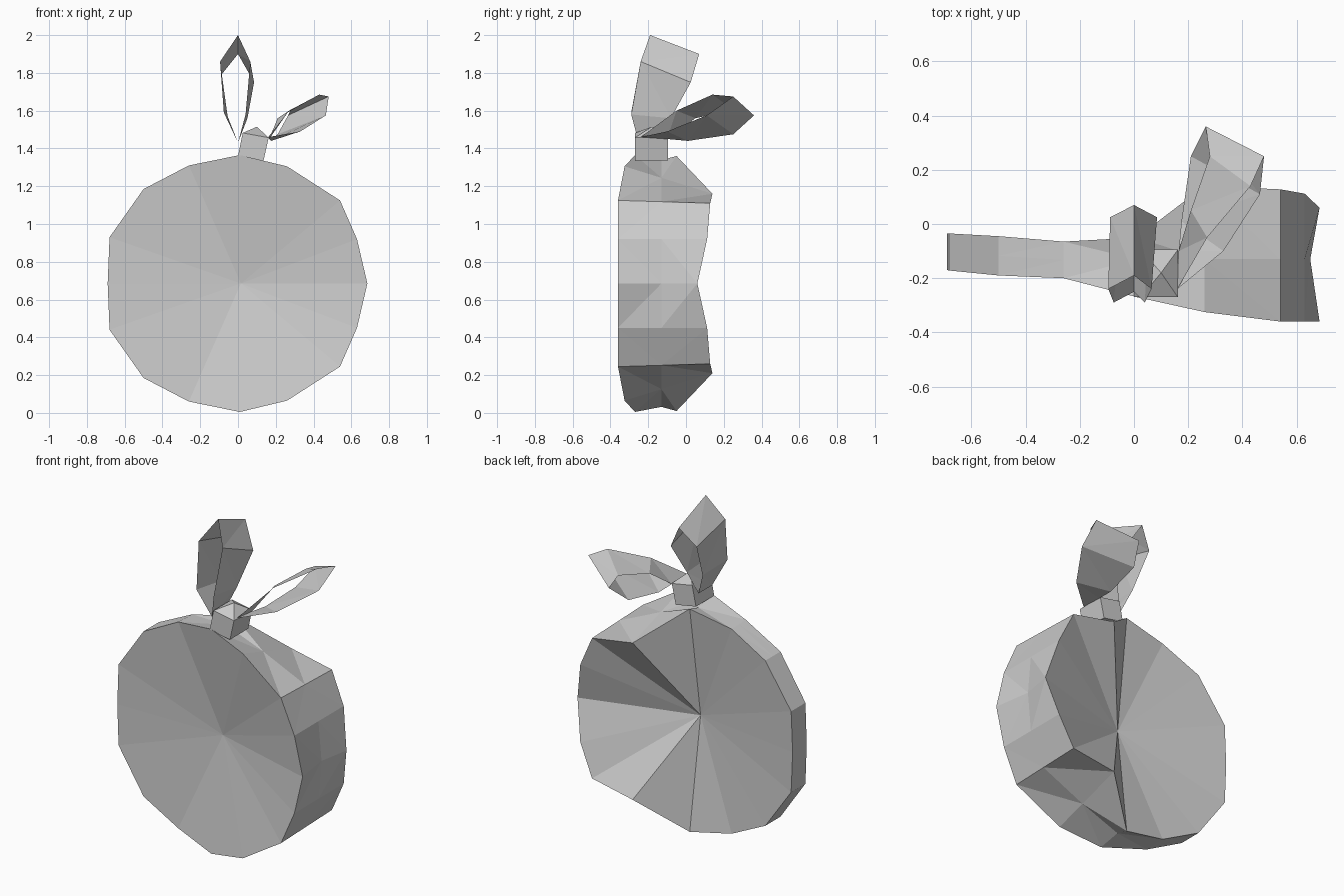
import bpy
import bmesh
from mathutils import Vector

cube = bpy.data.objects.get("Cube")
if cube:
    bpy.data.objects.remove(cube, do_unlink=True)

grey = bpy.data.materials.new("light_grey")
grey.use_nodes = True
grey.diffuse_color = (0.6, 0.6, 0.6, 1)
grey.node_tree.nodes["Principled BSDF"].inputs["Base Color"].default_value = (0.6, 0.6, 0.6, 1)


def finish(name, bm):
    """Turn a bmesh into a flat-shaded object."""
    bmesh.ops.recalc_face_normals(bm, faces=bm.faces)
    mesh = bpy.data.meshes.new(name)
    bm.to_mesh(mesh)
    bm.free()
    mesh.materials.append(grey)
    obj = bpy.data.objects.new(name, mesh)
    bpy.context.collection.objects.link(obj)
    return obj


def bridge(bm, ring_a, ring_b):
    """Join two closed rings of vertices."""
    count = len(ring_a)
    for i in range(count):
        j = (i + 1) % count
        bm.faces.new((ring_a[i], ring_a[j], ring_b[j], ring_b[i]))


def fan(bm, ring, centre):
    """Close a ring with triangles around a centre point."""
    hub = bm.verts.new(centre)
    for i, v in enumerate(ring):
        bm.faces.new((v, ring[(i + 1) % len(ring)], hub))


# Fruit body: wedge-shaped disc with a sunken front and back
CENTRE_Z = 0.685
# x, height above centre, front y, back y, back height, waist scale
stations = [
    (0.685, 0, -0.36, 0.06, 0, 0.95),
    (0.63, 0.235, -0.36, 0.112, 0.235, 1),
    (0.54, 0.44, -0.36, 0.128, 0.425, 1),
    (0.26, 0.62, -0.325, 0.14, 0.475, 1),
    (0.01, 0.68, -0.27, -0.05, 0.675, 0.965),
    (-0.26, 0.625, -0.2, -0.065, 0.62, 1),
    (-0.5, 0.5, -0.19, -0.045, 0.5, 1),
    (-0.68, 0.245, -0.172, -0.035, 0.245, 1),
    (-0.69, 0, -0.17, -0.035, 0, 1),
]
loop = [(s, 1) for s in stations] + [(s, -1) for s in stations[-2:0:-1]]
bm = bmesh.new()
front, waist, back = [], [], []
for (x, h, yf, yb, hb, k), side in loop:
    a = Vector((x, yf, CENTRE_Z + side * h))
    c = Vector((x, yb, CENTRE_Z + side * hb))
    y_mid = -0.13 if x > 0 else (yf + yb) / 2
    t = (y_mid - yf) / (yb - yf)
    m = a.lerp(c, t)
    m.x *= k
    m.z = CENTRE_Z + (m.z - CENTRE_Z) * k
    front.append(bm.verts.new(a))
    waist.append(bm.verts.new(m))
    back.append(bm.verts.new(c))
bridge(bm, front, waist)
bridge(bm, waist, back)
fan(bm, front, (0.015, -0.165, CENTRE_Z))
fan(bm, back, (0, -0.14, CENTRE_Z))
bmesh.ops.triangulate(bm, faces=[f for f in bm.faces if len(f.verts) > 3])
finish("fruit_body", bm)

# Stem: leaning block with a low pointed cap
bm = bmesh.new()
foot = [(0, 1.36), (0.135, 1.335)]
head = [(0.025, 1.482), (0.162, 1.457)]


def square(edge):
    (xa, za), (xb, zb) = edge
    return [bm.verts.new(p) for p in ((xa, -0.27, za), (xb, -0.27, zb),
                                      (xb, -0.095, zb), (xa, -0.095, za))]


low, high = square(foot), square(head)
bridge(bm, low, high)
bm.faces.new(low)
fan(bm, high, (0.1, -0.18, 1.515))
finish("stem", bm)


def leaf(name, edge_a, edge_b):
    """Open looped band between two matching edges."""
    bm = bmesh.new()
    bridge(bm, [bm.verts.new(p) for p in edge_a], [bm.verts.new(p) for p in edge_b])
    bmesh.ops.triangulate(bm, faces=bm.faces)
    return finish(name, bm)


# Leaves: base, one side, tip, other side
leaf("upright_leaf",
     [(0, -0.25, 1.43), (-0.075, -0.29, 1.59), (-0.095, -0.24, 1.86),
      (0, -0.19, 2.0), (0.065, -0.24, 1.86), (0.04, -0.29, 1.58)],
     [(0, -0.12, 1.43), (-0.055, -0.08, 1.57), (-0.088, 0.025, 1.79),
      (0, 0.07, 1.9), (0.085, 0.025, 1.75), (0.05, -0.08, 1.56)])
leaf("side_leaf",
     [(0.16, -0.24, 1.46), (0.27, -0.05, 1.6), (0.43, 0.14, 1.685),
      (0.48, 0.25, 1.675), (0.465, 0.11, 1.575), (0.33, -0.1, 1.49)],
     [(0.165, -0.1, 1.45), (0.21, 0.05, 1.56), (0.28, 0.25, 1.605),
      (0.265, 0.36, 1.575), (0.21, 0.25, 1.475), (0.175, 0.01, 1.44)])
